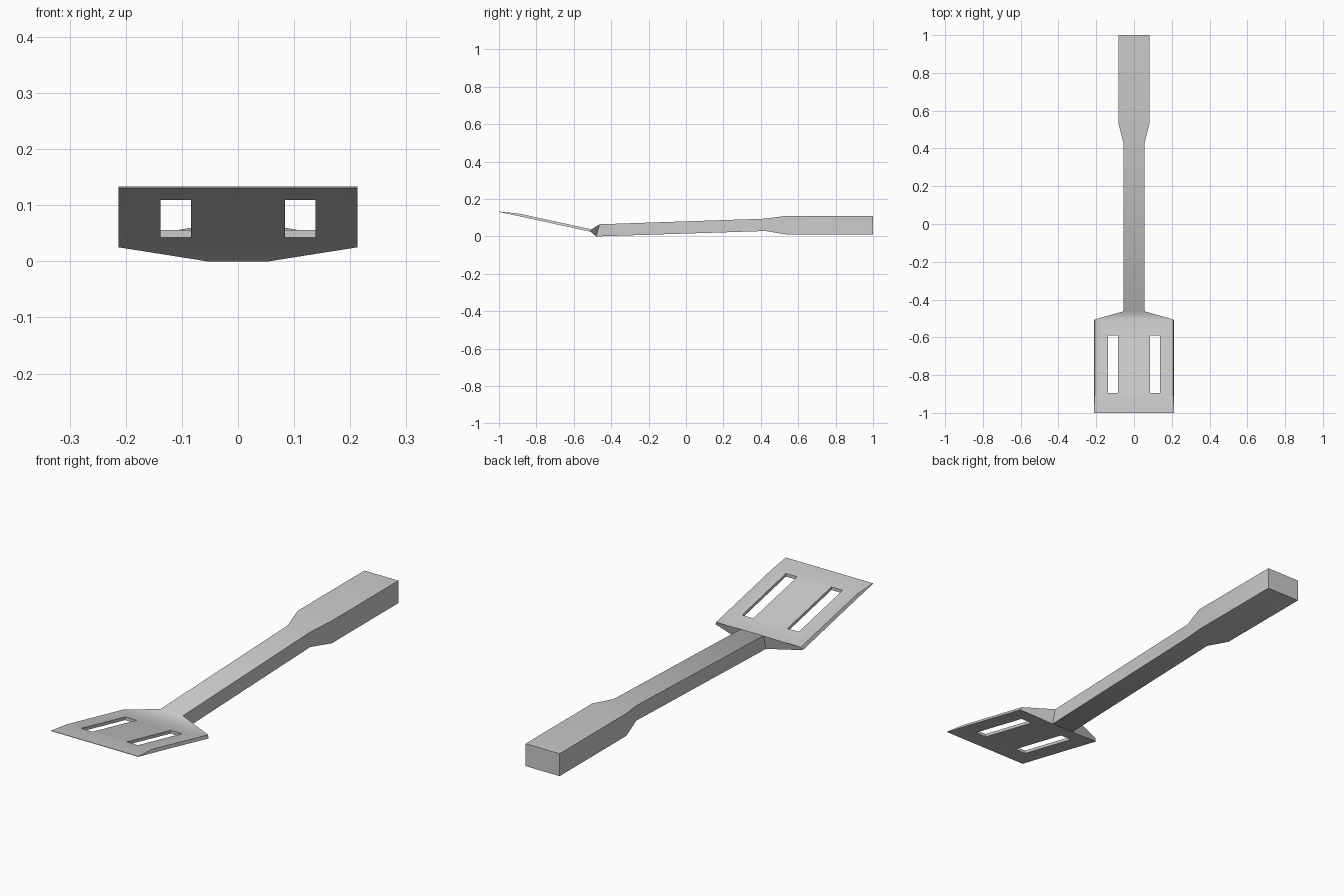
import bpy, bmesh, math

if "Cube" in bpy.data.objects:
    bpy.data.objects.remove(bpy.data.objects["Cube"])

# Sections from blade tip to grip end:
# bottom (y, z, half width), top (y, z, half width)
SECTIONS = [
    ((-1.00, 0.131, 0.213), (-1.00, 0.133, 0.213)),     # blade tip
    ((-0.90, 0.110, 0.213), (-0.897, 0.123, 0.207)),    # start of the thin edge
    ((-0.51, 0.025, 0.213), (-0.505, 0.038, 0.207)),    # blade shoulder
    ((-0.48, 0.000, 0.055), (-0.462, 0.065, 0.055)),    # neck
    ((0.425, 0.029, 0.055), (0.425, 0.095, 0.055)),     # shaft end
    ((0.535, 0.011, 0.083), (0.535, 0.110, 0.083)),     # grip start
    ((1.00, 0.011, 0.083), (1.00, 0.110, 0.083)),       # grip end
]


def loft(name, sections):
    bm = bmesh.new()
    rings = []
    for (yb, zb, wb), (yt, zt, wt) in sections:
        rings.append([bm.verts.new(p) for p in
                      ((-wb, yb, zb), (wb, yb, zb), (wt, yt, zt), (-wt, yt, zt))])
    for a, b in zip(rings, rings[1:]):
        for i in range(4):
            j = (i + 1) % 4
            bm.faces.new((a[i], a[j], b[j], b[i]))
    bm.faces.new(rings[0])
    bm.faces.new(rings[-1])
    bmesh.ops.recalc_face_normals(bm, faces=bm.faces)
    mesh = bpy.data.meshes.new(name)
    bm.to_mesh(mesh)
    bm.free()
    obj = bpy.data.objects.new(name, mesh)
    bpy.context.collection.objects.link(obj)
    return obj


# Blade, shaft and grip as one continuous body
body = loft("spatula_body", SECTIONS)
bpy.context.view_layer.objects.active = body
body.select_set(True)

# Two slots cut through the blade
for side in (-1, 1):
    bpy.ops.mesh.primitive_cube_add(size=1, location=(side * 0.111, -0.742, 0.1))
    cutter = bpy.context.object
    cutter.name = "slot_cutter"
    cutter.scale = (0.055, 0.306, 0.5)
    cutter.hide_render = True
    bpy.ops.object.select_all(action='DESELECT')
    bpy.context.view_layer.objects.active = body
    body.select_set(True)
    mod = body.modifiers.new("slot", 'BOOLEAN')
    mod.operation = 'DIFFERENCE'
    mod.solver = 'EXACT'
    mod.object = cutter
    bpy.ops.object.modifier_apply(modifier=mod.name)
    bpy.data.objects.remove(cutter)

# Soft bends along the length, crisp long edges
bpy.ops.object.shade_smooth_by_angle(angle=math.radians(50))
